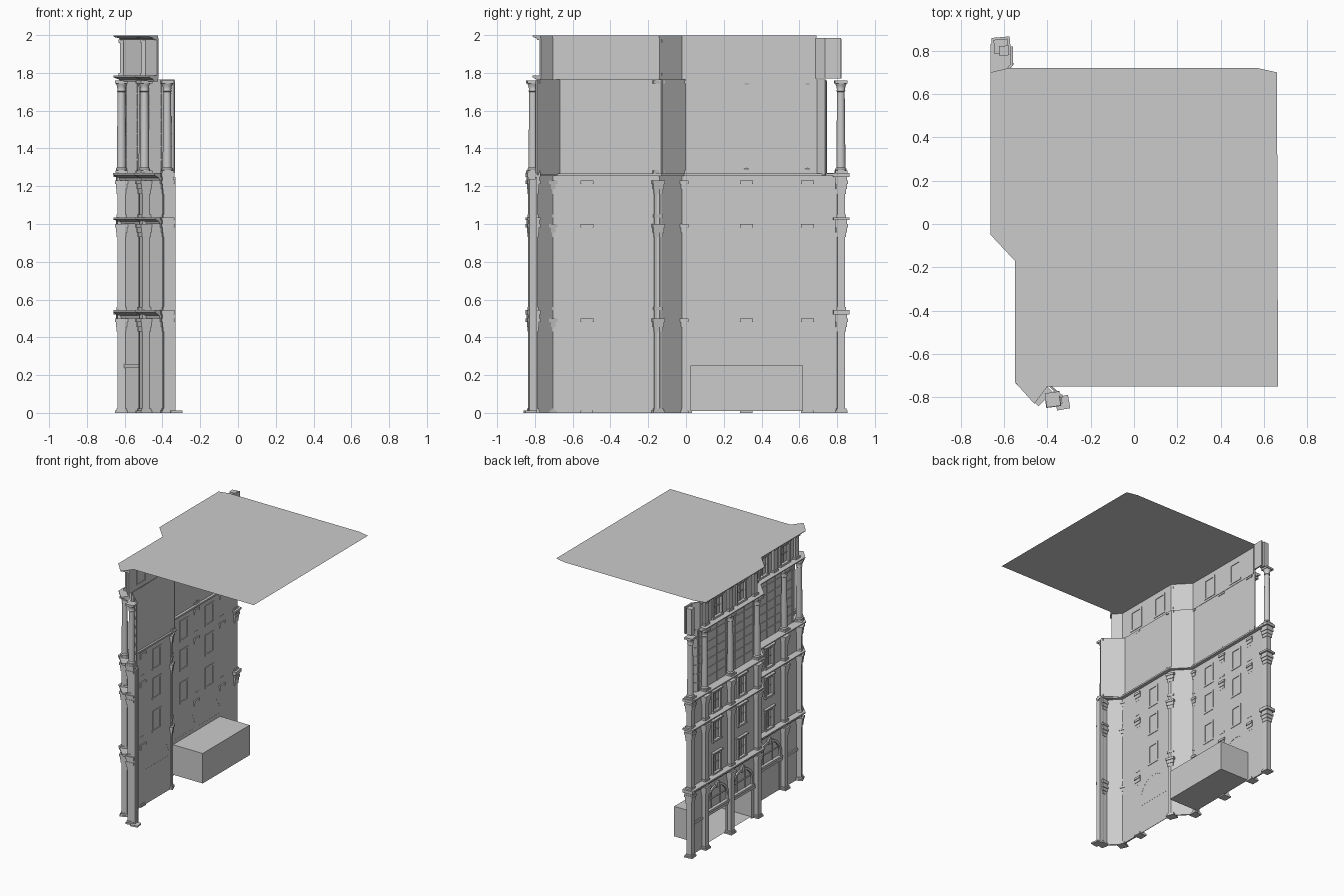
import bpy, bmesh, math
from mathutils import Matrix, Vector

if "Cube" in bpy.data.objects:
    bpy.data.objects.remove(bpy.data.objects["Cube"])

def finish(name, bm):
    bmesh.ops.recalc_face_normals(bm, faces=bm.faces)
    me = bpy.data.meshes.new(name)
    bm.to_mesh(me)
    bm.free()
    ob = bpy.data.objects.new(name, me)
    bpy.context.collection.objects.link(ob)
    return ob

def box(bm, x0, x1, y0, y1, z0, z1):
    m = Matrix.Translation(((x0+x1)/2, (y0+y1)/2, (z0+z1)/2)) @ Matrix.Diagonal((x1-x0, y1-y0, z1-z0, 1))
    bmesh.ops.create_cube(bm, size=1, matrix=m)

def block(bm, x, y, z0, z1, w, rot=0):
    m = (Matrix.Translation((x, y, (z0+z1)/2)) @ Matrix.Rotation(math.radians(rot), 4, 'Z')
         @ Matrix.Diagonal((w, w, z1-z0, 1)))
    bmesh.ops.create_cube(bm, size=1, matrix=m)

def prism(bm, pts, x0, x1):
    a = [bm.verts.new((x0, y, z)) for y, z in pts]
    b = [bm.verts.new((x1, y, z)) for y, z in pts]
    n = len(pts)
    bm.faces.new(a)
    bm.faces.new(b[::-1])
    for i in range(n):
        bm.faces.new((a[i], b[i], b[(i+1) % n], a[(i+1) % n]))

def offset(path, d):
    # mitred offset to the street side (left of travel)
    P = [Vector(p) for p in path]
    out = []
    for i, p in enumerate(P):
        ns = []
        for a, b in ((i-1, i), (i, i+1)):
            if a >= 0 and b < len(P):
                t = (P[b]-P[a]).normalized()
                ns.append(Vector((-t.y, t.x)))
        n = sum(ns, Vector((0, 0))).normalized()
        out.append(p + n * d / max(n.dot(ns[0]), .3))
    return out

def sweep(name, path, profile):
    bm = bmesh.new()
    rails = [[bm.verts.new((p.x, p.y, z)) for p in offset(path, d)] for d, z in profile]
    m = len(profile)
    for j in range(m):
        a, b = rails[j], rails[(j+1) % m]
        for i in range(len(path)-1):
            bm.faces.new((a[i], a[i+1], b[i+1], b[i]))
    bm.faces.new([r[0] for r in rails])
    bm.faces.new([r[-1] for r in rails][::-1])
    return finish(name, bm)

def cut(ob, bm):
    c = finish("cutter", bm)
    mod = ob.modifiers.new("openings", 'BOOLEAN')
    mod.operation, mod.object, mod.solver = 'DIFFERENCE', c, 'EXACT'
    dg = bpy.context.evaluated_depsgraph_get()
    me = bpy.data.meshes.new_from_object(ob.evaluated_get(dg))
    ob.modifiers.clear()
    ob.data = me
    bpy.data.objects.remove(c)

def arch(c, w, z0, zt, n=16):
    zs = zt - w
    return [(c-w, z0)] + [(c - w*math.cos(math.pi*i/n), zs + w*math.sin(math.pi*i/n)) for i in range(n+1)] + [(c+w, z0)]

XA, XB, T = -.49, -.605, .012
wall_path = [(-.33, -.80), (-.40, -.80), (XA, -.71), (XA, -.145), (XB, -.025), (XB, .83)]
attic_path = [(-.43, -.775), (XA, -.71), (XA, -.145), (XB, -.025), (XB, .69), (-.57, .74), (-.57, .82)]
glass_path = [(-.34, -.79), (-.475, -.67), (-.475, -.13), (-.595, -.005), (-.595, .695), (-.56, .74)]
corn_path = wall_path[1:]
face = lambda y: XA if y < -.1 else XB

# Masonry walls
wall = sweep("lower_wall", wall_path, [(0, 0), (0, 1.25), (-T, 1.25), (-T, 0)])
attic = sweep("attic_wall", attic_path, [(0, 1.77), (0, 1.985), (-T, 1.985), (-T, 1.77)])

# Windows: opening, surround, sill, hood, pane and glazing bars
wins = [(y, z, .045, .155) for y in (-.345, .165, .485) for z in (.55, .81, 1.045)]
attic_wins = [(y, 1.795, .052, .155) for y in (-.54, -.27, .175, .475)]
cw, ca = bmesh.new(), bmesh.new()
frames, panes = bmesh.new(), bmesh.new()
for lst, cb in ((wins, cw), (attic_wins, ca)):
    for y, z, w, h in lst:
        f = face(y)
        box(cb, f-.05, f+.05, y-w, y+w, z, z+h)
        for s in (-1, 1):
            ys = sorted((y+s*(w-.006), y+s*(w+.01)))
            box(frames, f-.012, f+.016, *ys, z, z+h)
        box(frames, f-.016, f+.016, y-w-.012, y+w+.012, z-.008, z+.006)
        box(frames, f-.014, f+.016, y-w-.01, y+w+.01, z+h-.008, z+h+.006)
        box(frames, f-.022, f, y-w-.02, y+w+.02, z+h+.006, z+h+.016)
        box(panes, f+.007, f+.011, y-w, y+w, z, z+h)
        box(frames, f+.001, f+.007, y-w, y+w, z+h*.5-.003, z+h*.5+.003)
        box(frames, f+.001, f+.007, y-.003, y+.003, z, z+h)

# Arched fanlights and shop openings
for c, w, shut in ((-.34, .145, True), (.165, .132, False), (.482, .134, False)):
    f = face(c)
    prism(cw, arch(c, w, .28, .44), f-.05, f+.05)
    box(cw, f-.05, f+.05, c-w, c+w, -.02, .235)
    prism(panes, arch(c, w, .28, .44), f+.007, f+.011)
    prism(frames, arch(c, w+.014, .28, .454) + arch(c, w-.004, .28, .436)[::-1], f-.012, f+.004)
    box(frames, f-.018, f+.004, c-w-.014, c+w+.014, .262, .28)
    box(frames, f-.022, f, c-.014, c+.014, .43, .475)
    for d in (-w*.4, w*.4):
        box(frames, f, f+.007, c+d-.003, c+d+.003, .28, .415)
    box(frames, f, f+.007, c-w, c+w, .35, .356)
    if shut:
        box(panes, f+.007, f+.011, c-w, c+w, 0, .235)
cut(wall, cw)
cut(attic, ca)
finish("window_frames", frames)
finish("window_panes", panes)

# Shop room behind the two open bays
bm = bmesh.new()
box(bm, XB+T, -.33, .025, .62, .01, .25)
bmesh.ops.delete(bm, geom=[f for f in bm.faces if f.calc_center_median().x < XB+T+.001], context='FACES')
finish("shop_room", bm)

# Cornices and string courses
def cornice(name, path, z0, z1, d):
    h = z1 - z0
    sweep(name, path, [(-.008, z0), (d*.35, z0), (d*.45, z0+h*.35), (d*.85, z0+h*.6), (d, z0+h*.75), (d, z1), (-.008, z1)])
cornice("first_cornice", corn_path, .50, .545, .055)
cornice("second_cornice", corn_path, 1.0, 1.035, .055)
cornice("third_cornice", corn_path, 1.23, 1.27, .058)
cornice("attic_base_cornice", attic_path[:-2], 1.755, 1.785, .055)
cornice("roof_cornice", attic_path[:-2], 1.975, 1.998, .055)
sweep("shop_fascia", wall_path[2:], [(0, .238), (.01, .238), (.01, .258), (0, .258)])

# Ledge closing the recess below the glazed storey
sweep("gallery_ledge", corn_path, [(0, 1.255), (0, 1.268), (-.035, 1.268), (-.035, 1.255)])

# Pilasters with bases and stepped capitals
spots = [(-.375, -.81, 8), (XA-.005, -.725, 22), (XA-.012, -.525, 0), (XA-.01, -.155, 22),
         (XB-.012, -.02, 0), (XB-.012, .32, 0), (XB-.012, .643, 0), (XB-.008, .82, 5)]
bm = bmesh.new()
for x, y, r in spots:
    block(bm, x, y, 0, 1.23, .042, r)
    for z, w in ((0, .066), (.012, .054)):
        block(bm, x, y, z, z+.012, w, r)
    for z0 in (.545, 1.035):
        block(bm, x, y, z0, z0+.015, .052, r)
    for zt in (.5, 1.0, 1.23):
        block(bm, x, y, zt-.07, zt-.045, .05, r)
        block(bm, x, y, zt-.045, zt-.018, .058, r)
        block(bm, x, y, zt-.018, zt, .068, r)
block(bm, -.33, -.825, 0, .012, .062, 10)
block(bm, -.35, -.815, 0, 1.235, .035, 10)
finish("pilasters", bm)

# Separate cornice blocks over the end pilasters
bm = bmesh.new()
for x, y, r in (spots[0], spots[-1]):
    for z0, z1 in ((.5, .545), (1.0, 1.035), (1.23, 1.27)):
        block(bm, x, y, z0, z0+.02, .06, r)
        block(bm, x, y, z0+.02, z1, .085 if y > 0 else .07, r)
finish("end_cornice_blocks", bm)

# Round columns of the glazed storey
prof = [(.03, 1.283), (.03, 1.292), (.024, 1.30), (.0225, 1.50), (.020, 1.70), (.024, 1.704),
        (.021, 1.71), (.024, 1.73), (.031, 1.745)]
bm = bmesh.new()
N = 16
for x, y, r in spots:
    rings = [[bm.verts.new((x+R*math.cos(2*math.pi*i/N), y+R*math.sin(2*math.pi*i/N), z)) for i in range(N)]
             for R, z in prof]
    for a, b in zip(rings, rings[1:]):
        for i in range(N):
            bm.faces.new((a[i], a[(i+1) % N], b[(i+1) % N], b[i]))
    block(bm, x, y, 1.268, 1.283, .064, r)
    block(bm, x, y, 1.745, 1.76, .066, r)
cols = finish("upper_columns", bm)
bpy.context.view_layer.objects.active = cols
cols.select_set(True)
bpy.ops.object.shade_smooth_by_angle(angle=math.radians(35))

# Glazed wall with glazing bars on the street side
sweep("glazed_wall", glass_path, [(0, 1.26), (0, 1.765), (-.005, 1.765), (-.005, 1.26)])
for k in range(1, 7):
    z = 1.27 + k*.07
    sweep("glazing_rail", glass_path, [(0, z-.003), (.005, z-.003), (.005, z+.003), (0, z+.003)])
bm = bmesh.new()
for a, b in zip(glass_path, glass_path[1:]):
    a, b = Vector(a), Vector(b)
    n = max(1, round((b-a).length/.11))
    ang = math.degrees(math.atan2(b.y-a.y, b.x-a.x))
    for i in range(n+1):
        p = a.lerp(b, i/n)
        block(bm, p.x, p.y, 1.27, 1.76, .009, ang)
finish("glazing_mullions", bm)

# Attic piers and end pedestal
bm = bmesh.new()
for y in (-.68, -.405, -.155, .01, .325, .63):
    f = face(y) if y != .01 else XB
    box(bm, f-.02, f+.002, y-.022, y+.022, 1.785, 1.975)
    box(bm, f-.028, f+.002, y-.028, y+.028, 1.785, 1.80)
    box(bm, f-.028, f+.002, y-.028, y+.028, 1.962, 1.976)
block(bm, XB+.005, .80, 1.77, 1.98, .045, 5)
finish("attic_piers", bm)

# Flat roof sheet
bm = bmesh.new()
pts = [(-.55, -.17), (-.55, -.73), (-.46, -.83), (-.40, -.75), (.665, -.75), (.66, .70),
       (.57, .72), (-.58, .72), (-.662, .70), (-.662, -.05)]
bm.faces.new([bm.verts.new((x, y, 2.0)) for x, y in pts])
finish("roof", bm)
